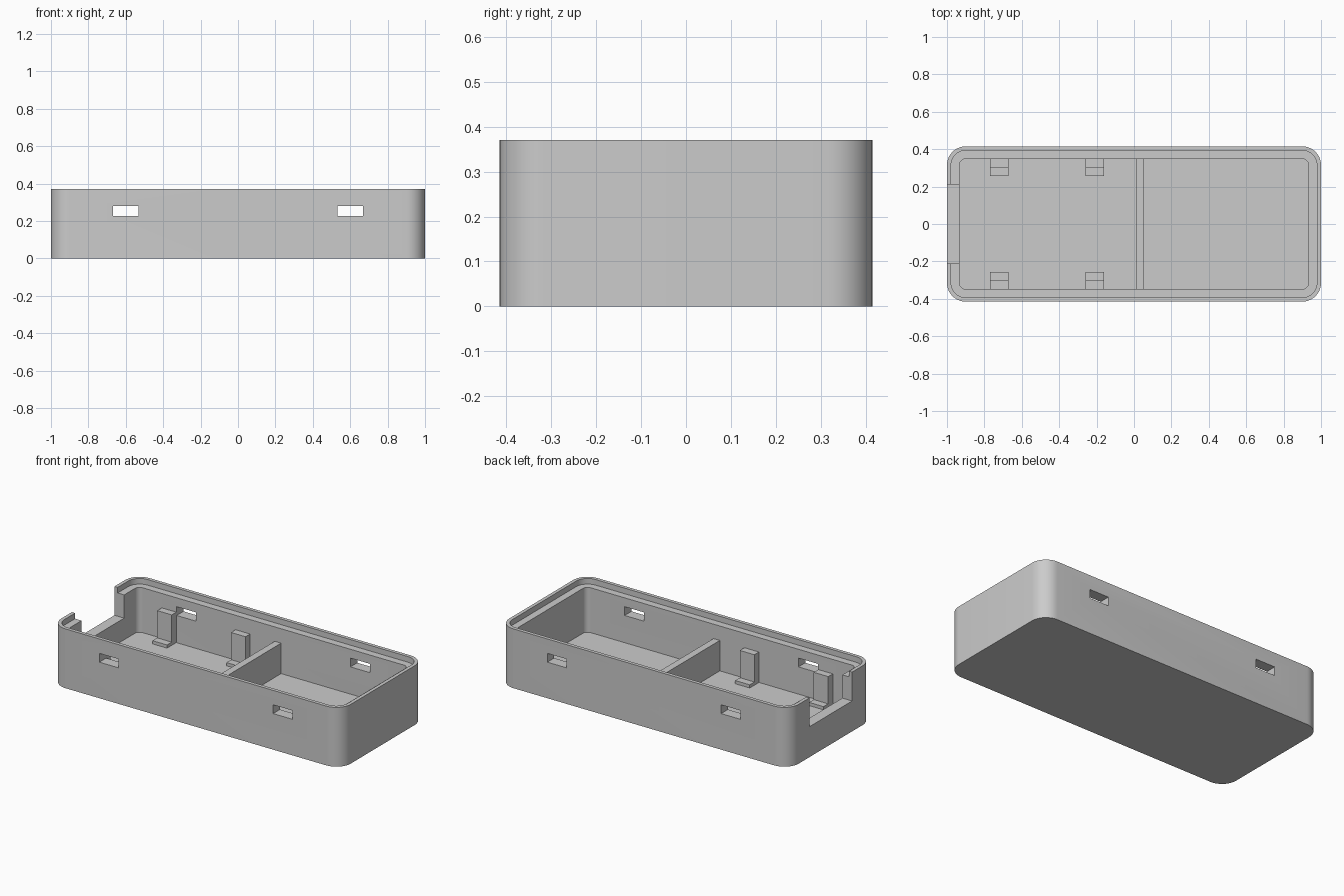
import bpy, bmesh, math

if "Cube" in bpy.data.objects:
    bpy.data.objects.remove(bpy.data.objects["Cube"], do_unlink=True)

LENGTH, WIDTH, HEIGHT = 2.0, 0.83, 0.37
WALL, LIP, FLOOR, LEDGE = 0.067, 0.022, 0.055, 0.335
POST_TOP = 0.245

grey = bpy.data.materials.new("plain grey plastic")
grey.use_nodes = True
colour = (0.6, 0.6, 0.6, 1)
grey.diffuse_color = colour
grey.node_tree.nodes["Principled BSDF"].inputs["Base Color"].default_value = colour


def finish(name, bm):
    bmesh.ops.recalc_face_normals(bm, faces=bm.faces)
    mesh = bpy.data.meshes.new(name)
    bm.to_mesh(mesh)
    bm.free()
    mesh.materials.append(grey)
    ob = bpy.data.objects.new(name, mesh)
    bpy.context.collection.objects.link(ob)
    return ob


def rounded_block(name, inset, radius, z0, z1, steps=10):
    """Upright block with rounded vertical corners, inset from the outline."""
    bm = bmesh.new()
    cx, cy = LENGTH / 2 - inset - radius, WIDTH / 2 - inset - radius
    ring = []
    for q, (sx, sy) in enumerate(((1, 1), (-1, 1), (-1, -1), (1, -1))):
        for i in range(steps + 1):
            a = math.pi / 2 * (q + i / steps)
            ring.append(bm.verts.new((sx * cx + radius * math.cos(a),
                                      sy * cy + radius * math.sin(a), z0)))
    base = bm.faces.new(ring)
    top = bmesh.ops.extrude_face_region(bm, geom=[base], use_keep_orig=True)
    verts = [g for g in top["geom"] if isinstance(g, bmesh.types.BMVert)]
    bmesh.ops.translate(bm, verts=verts, vec=(0, 0, z1 - z0))
    return finish(name, bm)


def box(name, x0, x1, y0, y1, z0, z1):
    bm = bmesh.new()
    bmesh.ops.create_cube(bm, size=1)
    bmesh.ops.scale(bm, verts=bm.verts, vec=(x1 - x0, y1 - y0, z1 - z0))
    bmesh.ops.translate(bm, verts=bm.verts,
                        vec=((x0 + x1) / 2, (y0 + y1) / 2, (z0 + z1) / 2))
    return finish(name, bm)


def cut(target, cutter):
    cutter.hide_render = True
    mod = target.modifiers.new("cut", 'BOOLEAN')
    mod.operation, mod.solver, mod.object = 'DIFFERENCE', 'EXACT', cutter
    bpy.context.view_layer.objects.active = target
    bpy.ops.object.modifier_apply(modifier=mod.name)
    bpy.data.objects.remove(cutter, do_unlink=True)


# Tray shell: hollow, stepped rim, end opening and side slots
shell = rounded_block("tray_shell", 0, 0.1, 0, HEIGHT)
cut(shell, rounded_block("cavity_cutter", WALL, 0.033, FLOOR, HEIGHT + 0.1))
cut(shell, rounded_block("rim_cutter", LIP, 0.078, LEDGE, HEIGHT + 0.2))
cut(shell, box("end_cutter", -1.1, -0.88, -0.21, 0.21, 0.19, HEIGHT + 0.1))
for x in (-0.6, 0.6):
    cut(shell, box("slot_cutter", x - 0.067, x + 0.067, -0.6, 0.6, 0.225, 0.28))

bpy.ops.object.select_all(action='DESELECT')
shell.select_set(True)
bpy.context.view_layer.objects.active = shell
bpy.ops.object.shade_smooth_by_angle(angle=math.radians(30))

# Cross wall between the two compartments
inner = WIDTH / 2 - WALL
box("divider", 0.01, 0.054, -inner - 0.01, inner + 0.01, FLOOR - 0.01, POST_TOP)

# Support posts with a low foot, in pairs along the long walls
for place, x in (("end", -0.72), ("middle", -0.21)):
    for side, s in (("front", -1), ("back", 1)):
        for part, reach, top in (("post", 0.303, POST_TOP), ("foot", 0.257, FLOOR + 0.02)):
            y0, y1 = sorted((s * reach, s * (inner + 0.005)))
            box(f"{side}_{place}_{part}", x - 0.05, x + 0.05, y0, y1, FLOOR - 0.01, top)
